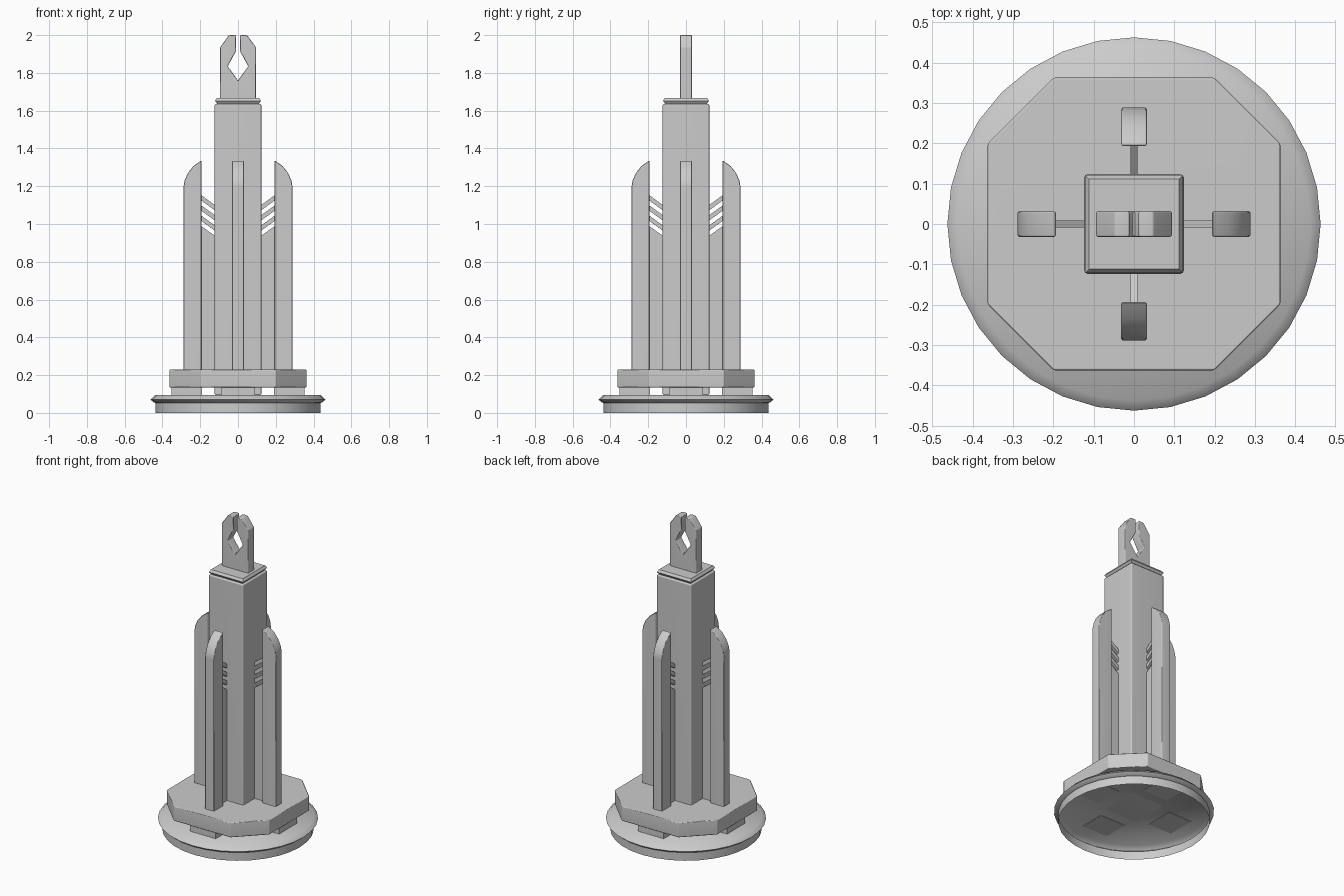
import bpy, bmesh
from math import cos, sin, pi, sqrt
from mathutils import Matrix, Vector

if "Cube" in bpy.data.objects:
    bpy.data.objects.remove(bpy.data.objects["Cube"])


def finish(name, bm, bevel=0.0, smooth=0.9, recalc=True):
    if recalc:
        bmesh.ops.recalc_face_normals(bm, faces=bm.faces)
    if bevel:
        edges = [e for e in bm.edges if e.calc_face_angle(0.0) > 0.6]
        bmesh.ops.bevel(bm, geom=edges, offset=bevel, segments=1, affect='EDGES', profile=0.5)
    me = bpy.data.meshes.new(name)
    bm.to_mesh(me)
    bm.free()
    ob = bpy.data.objects.new(name, me)
    bpy.context.collection.objects.link(ob)
    bpy.ops.object.select_all(action='DESELECT')
    ob.select_set(True)
    bpy.context.view_layer.objects.active = ob
    bpy.ops.object.shade_smooth_by_angle(angle=smooth)
    if bevel:
        mod = ob.modifiers.new("even_shading", 'WEIGHTED_NORMAL')
        mod.keep_sharp = True
    return ob


def add_prism(bm, pts, a, b, plane='XZ', turn=0.0):
    """Extrude a 2D outline from a to b, then turn it about z."""
    rot = Matrix.Rotation(turn, 3, 'Z')

    def place(p, d):
        return rot @ (Vector((p[0], d, p[1])) if plane == 'XZ' else Vector((p[0], p[1], d)))
    lo = [bm.verts.new(place(p, a)) for p in pts]
    hi = [bm.verts.new(place(p, b)) for p in pts]
    bm.faces.new(lo)
    bm.faces.new(hi[::-1])
    n = len(pts)
    for i in range(n):
        j = (i + 1) % n
        bm.faces.new((lo[i], hi[i], hi[j], lo[j]))


def prism(name, pts, a, b, plane='XZ', turn=0.0, bevel=0.0):
    bm = bmesh.new()
    add_prism(bm, pts, a, b, plane, turn)
    return finish(name, bm, bevel)


def lathe(name, profile, sides, phase=0.0, bevel=0.0, floor=True):
    """Stack of regular polygons through (radius, z) points; floor=False leaves it open below."""
    bm = bmesh.new()
    rings = [[bm.verts.new((r * cos(phase + 2 * pi * i / sides),
                            r * sin(phase + 2 * pi * i / sides), z))
              for i in range(sides)] for r, z in profile]
    for lo, hi in zip(rings, rings[1:]):
        for i in range(sides):
            j = (i + 1) % sides
            bm.faces.new((lo[i], lo[j], hi[j], hi[i]))
    if floor:
        bm.faces.new(rings[0][::-1])
    bm.faces.new(rings[-1])
    return finish(name, bm, bevel, recalc=floor)


# Round base: hollow dish with flared rim
lathe("round_base", [(0.438, 0.0), (0.438, 0.053), (0.445, 0.055), (0.463, 0.07), (0.438, 0.095)],
      32, floor=False)

# Octagonal plate
h, c = 0.363, 0.2
prism("octagon_plate", [(h, -c), (h, c), (c, h), (-c, h), (-h, c), (-h, -c), (-c, -h), (c, -h)],
      0.135, 0.23, 'XY', bevel=0.005)

# Square core column and its cap
s = sqrt(2)
lathe("core_column", [(0.124 * s, 0.093), (0.124 * s, 1.636)], 4, pi / 4, bevel=0.008)
lathe("column_cap", [(0.106 * s, 1.63), (0.122 * s, 1.652), (0.112 * s, 1.667)], 4, pi / 4)

# Forked tip with diamond opening
half = [(0.094, 1.66), (0.094, 1.937), (0.048, 2.0), (0.011, 2.0), (0.011, 1.915), (0.054, 1.835)]
outline = half + [(0, 1.76)] + [(-x, z) for x, z in reversed(half)]
prism("forked_tip", outline, -0.032, 0.032, bevel=0.004)

# Parts repeated on all four sides
fin = [(0.193, 0.22), (0.289, 0.22), (0.289, 1.195), (0.282, 1.232), (0.265, 1.27),
       (0.236, 1.307), (0.193, 1.337)]
xi, xo, drop = 0.118, 0.198, 0.058
pad = [(0.19, -0.09), (0.353, -0.09), (0.353, 0.09), (0.19, 0.09)]
for k, side in enumerate(("right", "back", "left", "front")):
    t = k * pi / 2
    prism("foot_pad_" + side, pad, 0.093, 0.14, 'XY', t)
    prism("fin_" + side, fin, -0.032, 0.032, turn=t, bevel=0.004)
    # Thin web with three slanted louvres above it
    bm = bmesh.new()
    add_prism(bm, [(xi, 0.22), (xo, 0.22), (xo, 0.992), (xi, 0.992 - drop)], -0.009, 0.009, turn=t)
    for i in range(3):
        z = 1.047 + 0.054 * i
        add_prism(bm, [(xi, z - drop - 0.028), (xo, z - 0.028), (xo, z), (xi, z - drop)],
                  -0.009, 0.009, turn=t)
    finish("louvred_web_" + side, bm, smooth=0.5)
